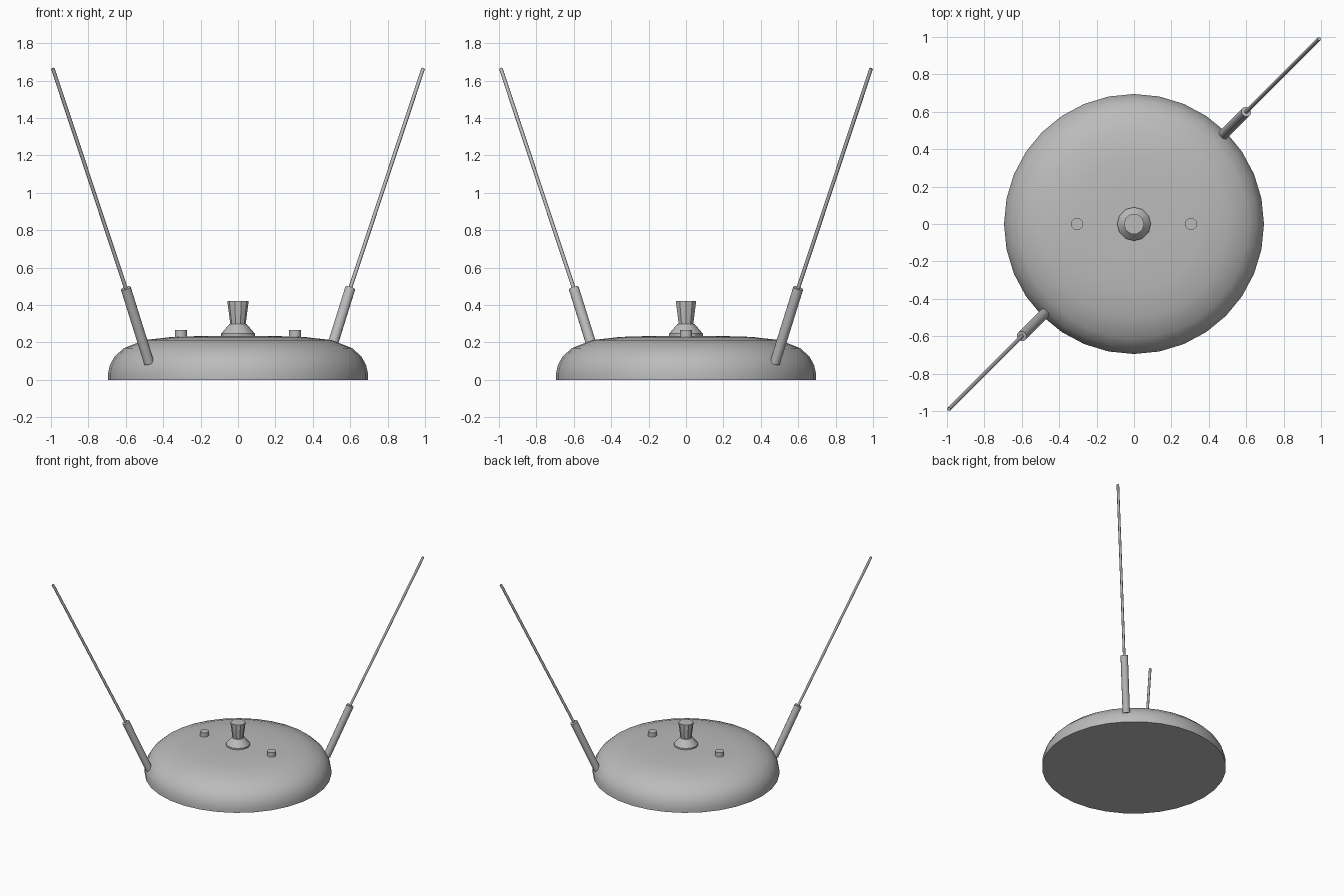
import bpy, bmesh, math
from mathutils import Vector

if "Cube" in bpy.data.objects:
    bpy.data.objects.remove(bpy.data.objects["Cube"], do_unlink=True)

grey = bpy.data.materials.new("plain grey")
grey.use_nodes = True
colour = (0.5, 0.5, 0.5, 1)
grey.diffuse_color = colour
grey.node_tree.nodes["Principled BSDF"].inputs["Base Color"].default_value = colour


def lathe(name, profile, sides, start=(0, 0, 0), axis=(0, 0, 1), angle=30):
    """Closed solid of revolution from (radius, height) pairs, bottom to top."""
    bm = bmesh.new()
    rings = [[bm.verts.new((r * math.cos(a), r * math.sin(a), h))
              for a in (math.tau * i / sides for i in range(sides))]
             for r, h in profile]
    for low, high in zip(rings, rings[1:]):
        for i in range(sides):
            j = (i + 1) % sides
            bm.faces.new((low[i], low[j], high[j], high[i]))
    bm.faces.new(rings[0][::-1])
    bm.faces.new(rings[-1])
    mesh = bpy.data.meshes.new(name)
    bm.to_mesh(mesh)
    bm.free()
    mesh.materials.append(grey)
    obj = bpy.data.objects.new(name, mesh)
    bpy.context.collection.objects.link(obj)
    obj.location = start
    obj.rotation_euler = Vector(axis).to_track_quat("Z", "Y").to_euler()
    bpy.ops.object.select_all(action="DESELECT")
    obj.select_set(True)
    bpy.context.view_layer.objects.active = obj
    bpy.ops.object.shade_smooth_by_angle(angle=math.radians(angle))
    return obj


def rod(name, start, end, radius, sides):
    axis = Vector(end) - Vector(start)
    return lathe(name, [(radius, 0), (radius, axis.length)], sides, start, axis, 50)


# Domed base
lathe("domed_base", [(0.695, 0), (0.695, 0.035), (0.685, 0.08), (0.66, 0.125),
                     (0.61, 0.17), (0.5, 0.213), (0.35, 0.23), (0.18, 0.235)], 32)

# Tuning knob: flared foot and tapered grip
lathe("knob_foot", [(0.09, 0.22), (0.09, 0.247), (0.045, 0.3)], 12)
lathe("knob_grip", [(0.04, 0.29), (0.055, 0.405), (0.055, 0.422)], 10)

# Mirrored buttons and antennas
for side, label in ((1, "left"), (-1, "right")):
    lathe(label + "_button", [(0.033, 0.22), (0.033, 0.267)], 12, (side * 0.305, 0, 0))
    bottom, joint, tip = [(side * d, side * d, z) for d, z in
                          ((0.475, 0.09), (0.6, 0.49), (0.99, 1.665))]
    rod(label + "_antenna_sleeve", bottom, joint, 0.028, 12)
    rod(label + "_antenna_wire", joint, tip, 0.01, 8)
